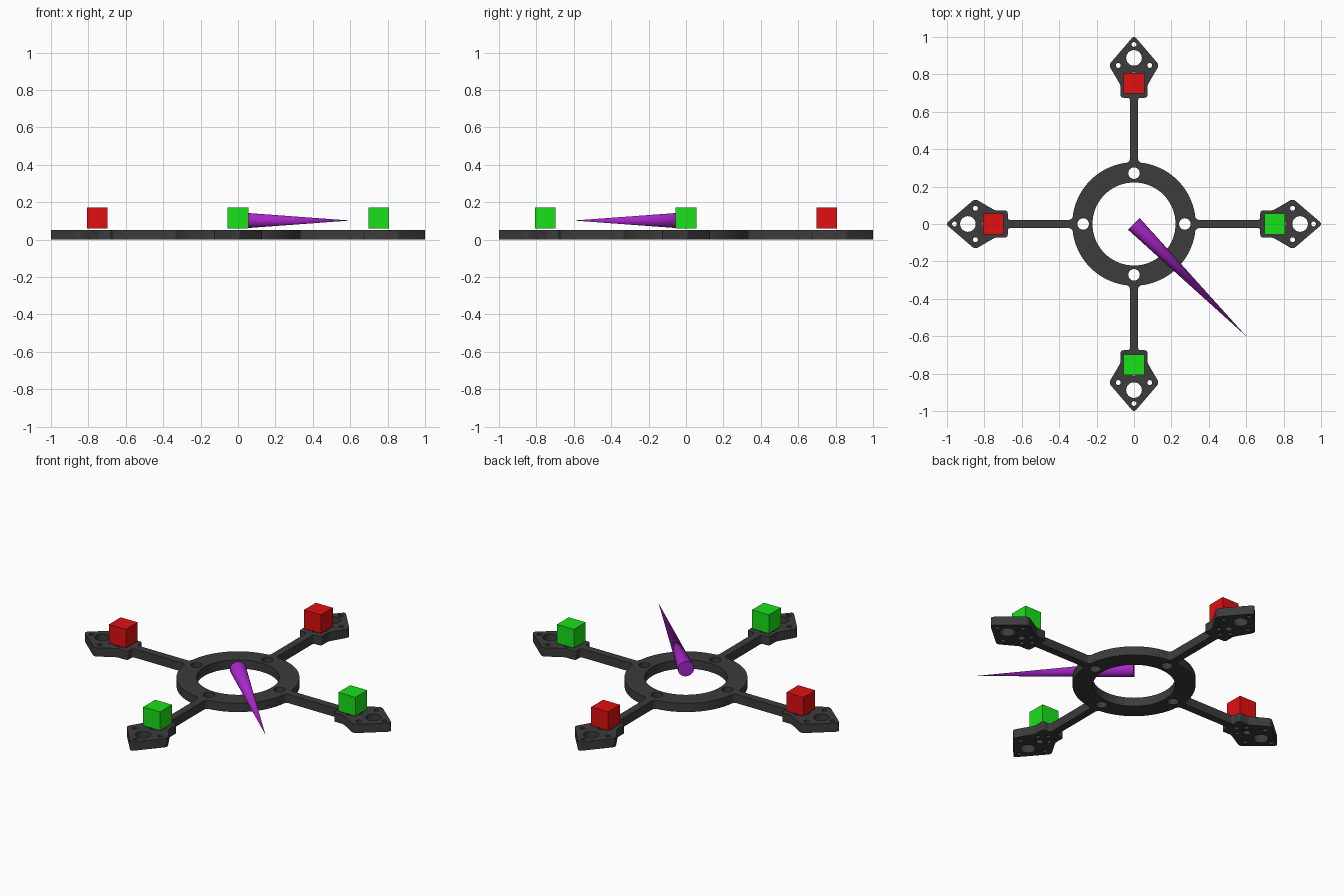
import bpy
from math import sin, cos, pi, atan2, sqrt, radians
from mathutils import Vector, Matrix

if "Cube" in bpy.data.objects:
    bpy.data.objects.remove(bpy.data.objects["Cube"])

THICK = 0.052
RING_R, ARM_W, FILLET = 0.33, 0.022, 0.022


def material(name, rgb):
    m = bpy.data.materials.new(name)
    m.diffuse_color = (*rgb, 1)
    m.use_nodes = True
    m.node_tree.nodes["Principled BSDF"].inputs["Base Color"].default_value = m.diffuse_color
    return m


def circle(x, y, r, n=24):
    return [(x + r * cos(2 * pi * i / n), y + r * sin(2 * pi * i / n)) for i in range(n)]


def turn(pts, a):
    return [(x * cos(a) - y * sin(a), x * sin(a) + y * cos(a)) for x, y in pts]


def round_corners(corners, steps=5):
    """Open polyline of (x, y, cut); every inner corner is blended over its cut length."""
    out = []
    for a, p, b in zip(corners, corners[1:], corners[2:]):
        va, vp, vb = Vector(a[:2]), Vector(p[:2]), Vector(b[:2])
        s = vp + (va - vp).normalized() * p[2]
        e = vp + (vb - vp).normalized() * p[2]
        for i in range(steps + 1):
            t = i / steps
            out.append(tuple(s * (1 - t) ** 2 + vp * 2 * t * (1 - t) + e * t * t))
    return out


# One arm outline pointing along +x: ring fillet, strut, motor mount
h = ARM_W + FILLET
cu = sqrt((RING_R + FILLET) ** 2 - h ** 2)
phi = atan2(h, cu)
fillet = []
for i in range(7):
    a = 1.5 * pi + (phi - pi / 2) * i / 6
    fillet.append((cu + FILLET * cos(a), h + FILLET * sin(a)))
half = [(0.675, ARM_W, 0.015), (0.675, 0.072, 0.016), (0.742, 0.072, 0.012), (0.85, 0.135, 0.02)]
mirror = [(x, -y, c) for x, y, c in half]
corners = [(0.5, -ARM_W, 0)] + mirror + [(1.0075, 0, 0.02)] + half[::-1] + [(0.5, ARM_W, 0)]
arm = [(x, -y) for x, y in fillet[::-1]] + round_corners(corners) + fillet

# Arc of the ring between two neighbouring arms
arc = []
for i in range(1, 20):
    a = phi + (pi / 2 - 2 * phi) * i / 20
    arc.append((RING_R * cos(a), RING_R * sin(a)))

outline, holes = [], [circle(0, 0, 0.222, 72)]
arm_holes = [(0.272, 0, 0.031), (0.888, 0, 0.042), (0.96, 0, 0.013),
             (0.848, 0.084, 0.013), (0.848, -0.084, 0.013),
             (0.79, 0, 0.02), (0.755, 0.04, 0.013), (0.755, -0.04, 0.013), (0.715, 0, 0.013)]
for k in range(4):
    outline += turn(arm + arc, k * pi / 2)
    holes += [turn(circle(*hole), k * pi / 2) for hole in arm_holes]

# Flat frame plate with all holes
curve = bpy.data.curves.new("frame", 'CURVE')
curve.dimensions = '2D'
curve.fill_mode = 'BOTH'
curve.extrude = THICK / 2
for pts in [outline] + holes:
    sp = curve.splines.new('POLY')
    sp.points.add(len(pts) - 1)
    for p, (x, y) in zip(sp.points, pts):
        p.co = (x, y, 0, 1)
    sp.use_cyclic_u = True
frame = bpy.data.objects.new("frame", curve)
bpy.context.collection.objects.link(frame)
frame.location.z = THICK / 2
bpy.context.view_layer.objects.active = frame
frame.select_set(True)
bpy.ops.object.convert(target='MESH')
frame = bpy.context.object
frame.data.materials.clear()
frame.data.materials.append(material("dark_plate", (0.045, 0.045, 0.045)))
bpy.ops.object.shade_smooth_by_angle(angle=radians(30))

# Marker cubes: green on the front and right arms, red on the back and left
green = material("green", (0.01, 0.75, 0.01))
red = material("red", (0.75, 0.005, 0.005))
for name, x, y, mat in [("right_marker", 1, 0, green), ("front_marker", 0, -1, green),
                        ("left_marker", -1, 0, red), ("back_marker", 0, 1, red)]:
    bpy.ops.mesh.primitive_cube_add(size=0.111, location=(x * 0.752, y * 0.752, 0.115))
    bpy.context.object.name = name
    bpy.context.object.data.materials.append(mat)

# Direction pointer: cone from the centre towards the front right
length = 0.6 * sqrt(2)
bpy.ops.mesh.primitive_cone_add(vertices=32, radius1=0.044, radius2=0, depth=length)
cone = bpy.context.object
cone.name = "direction_pointer"
direction = Vector((1, -1, 0)).normalized()
cone.rotation_euler = direction.to_track_quat('Z', 'Y').to_euler()
cone.location = direction * length / 2 + Vector((0, 0, 0.102))
cone.data.materials.append(material("purple", (0.4, 0.02, 0.6)))
bpy.ops.object.shade_smooth_by_angle(angle=radians(30))
